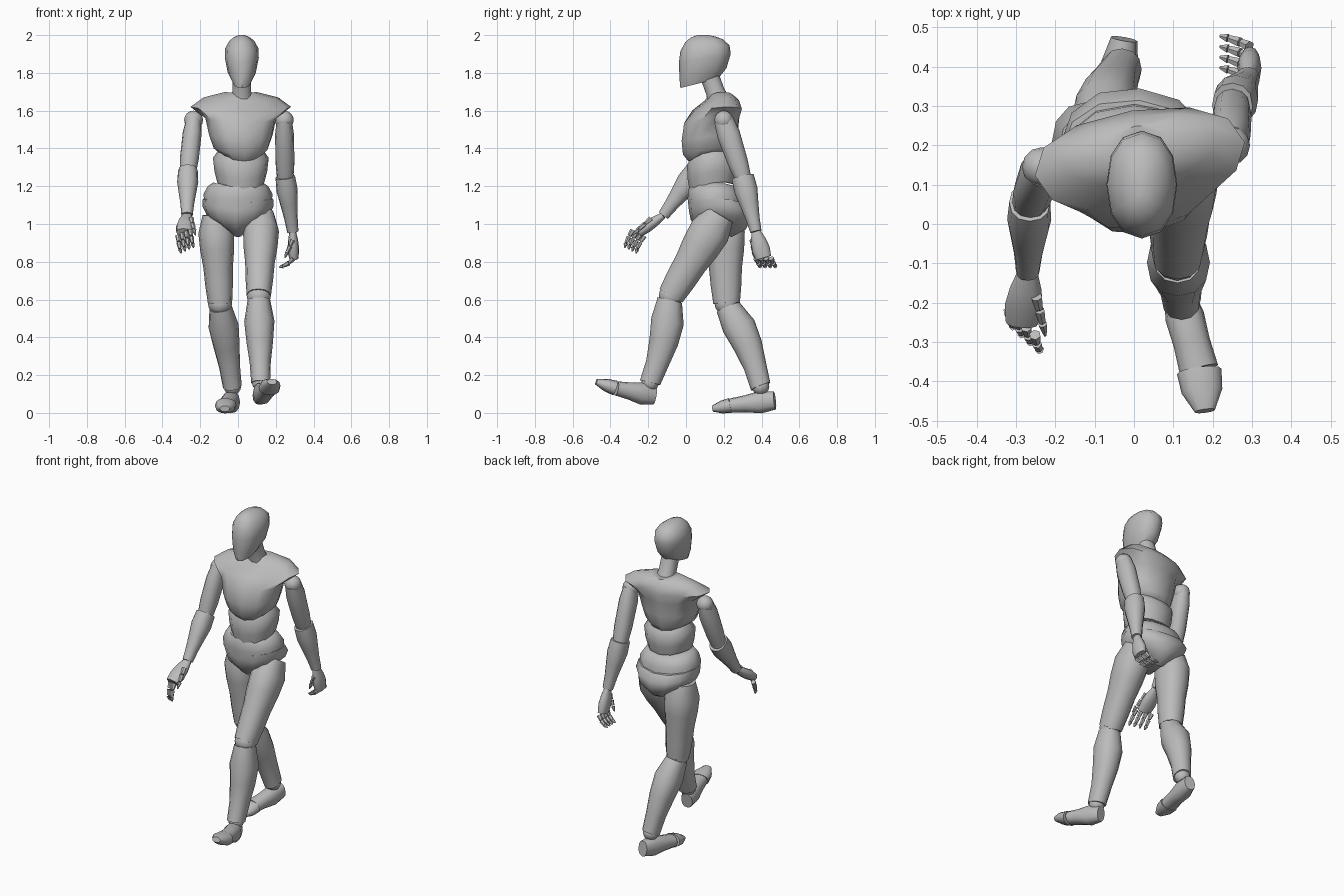
import bpy
import bmesh
from math import cos, sin, pi, radians, copysign
from mathutils import Vector, Matrix

cube = bpy.data.objects.get("Cube")
if cube:
    bpy.data.objects.remove(cube, do_unlink=True)

grey = bpy.data.materials.new("mannequin_grey")
grey.use_nodes = True
grey.diffuse_color = (.5, .5, .5, 1)
grey.node_tree.nodes["Principled BSDF"].inputs["Base Color"].default_value = grey.diffuse_color

RIGHTWARD, UPWARD = Vector.Fill(3), Vector.Fill(3)
RIGHTWARD.x = UPWARD.z = 1


def finish(name, bm):
    """Turn a bmesh into a smooth shaded object whose hard edges stay sharp."""
    bmesh.ops.recalc_face_normals(bm, faces=bm.faces[:])
    mesh = bpy.data.meshes.new(name)
    bm.to_mesh(mesh)
    bm.free()
    mesh.materials.append(grey)
    for polygon in mesh.polygons:
        polygon.use_smooth = True
    mesh.set_sharp_from_angle(angle=radians(45))
    obj = bpy.data.objects.new(name, mesh)
    bpy.context.collection.objects.link(obj)


def rounded(value):
    """Square off a circle coordinate a little."""
    return copysign(abs(value) ** .9, value)


def skin(name, frames, saddle=0, sides=12):
    """Skin closed rings, each given by a centre and its two half axes."""
    bm = bmesh.new()
    loops = []
    for centre, side, deep in frames:
        loop = []
        for step in range(sides):
            angle = 2 * pi * step / sides
            point = centre + side * rounded(cos(angle)) + deep * rounded(sin(angle))
            point += UPWARD * saddle * cos(angle) ** 2
            loop.append(bm.verts.new(point))
        loops.append(loop)
    for lower, upper in zip(loops, loops[1:]):
        for i in range(sides):
            j = (i + 1) % sides
            bm.faces.new((lower[i], lower[j], upper[j], upper[i]))
    bm.faces.new(loops[0])
    bm.faces.new(loops[-1])
    finish(name, bm)


def stack(name, x, rings, tilt=0, saddle=0, yaw=0):
    """Body block of rings (height, y, half width, half depth).

    The lowest ring is tilted fully and the top ring is level.
    """
    turn = Matrix.Rotation(radians(yaw), 3, "Z")
    frames = []
    for index, (height, y, width, depth) in enumerate(rings):
        lean = tilt * (1 - index / (len(rings) - 1))
        side = turn @ Vector((width, 0, 0))
        deep = turn @ Vector((0, depth, depth * lean))
        frames.append((Vector((x, y, height)), side, deep))
    skin(name, frames, saddle)


def limb(name, start, end, widths, flat=(1, 1), sway=0, roll=0):
    """Limb between two joints with evenly spaced half widths.

    flat is the ratio of depth to width at both ends, sway bows it backwards.
    """
    axis = (end - start).normalized()
    side = (RIGHTWARD - axis * axis.x).normalized()
    side = Matrix.Rotation(radians(roll), 3, axis) @ side
    deep = axis.cross(side)
    frames = []
    for index, width in enumerate(widths):
        t = index / (len(widths) - 1)
        ratio = flat[0] + (flat[1] - flat[0]) * t
        centre = start.lerp(end, t) - deep * sway * sin(pi * t)
        frames.append((centre, side * width, deep * width * ratio))
    skin(name, frames)


def ball(name, centre, radius):
    """Joint ball."""
    bm = bmesh.new()
    bmesh.ops.create_uvsphere(bm, u_segments=12, v_segments=8, radius=radius,
                              matrix=Matrix.Translation(centre))
    finish(name, bm)


def digit(name, base, steps):
    """Chain of tapered knuckle pieces with small gaps, ending in a point."""
    bm = bmesh.new()
    radius = .015
    for step in steps:
        facing = step.to_track_quat("Z", "Y").to_matrix().to_4x4()
        place = Matrix.Translation(base + step / 2) @ facing
        taper = .3 if step is steps[-1] else .7
        bmesh.ops.create_cone(bm, cap_ends=True, segments=6, radius1=radius,
                              radius2=radius * taper,
                              depth=step.length * .85, matrix=place)
        radius *= .9
        base = base + step
    finish(name, bm)


def hand(label, wrist, knuckles, row, curl, roll):
    """Palm, four fingers and a thumb; row points from the middle to the index."""
    limb(label + "_palm", wrist, knuckles, (.025, .04, .048, .042), (.7, .6), roll=roll)
    reach = (knuckles - wrist).normalized() * .02
    bend = reach + curl * .6
    for place, finger in enumerate(("index", "middle", "ring", "little")):
        base = knuckles + row * (1 - place * 2 / 3)
        digit(f"{label}_{finger}_finger", base, [bend, (bend + curl) / 2, curl * .6])
    thumb_step = reach * 1.5 + curl * .4 + row * .2
    thumb_base = wrist.lerp(knuckles, .3) + row * .8
    digit(label + "_thumb", thumb_base, [thumb_step, thumb_step.copy(), thumb_step.copy()])


# Head and neck
stack("head", .02, [(1.745, .07, .045, .1), (1.8, .09, .074, .125), (1.88, .1, .09, .137),
                    (1.93, .1, .088, .13), (1.97, .095, .066, .1), (1.99, .09, .04, .065),
                    (2, .09, .015, .03)], tilt=.25)
limb("neck", Vector((.02, .18, 1.63)), Vector((.02, .13, 1.77)), (.065, .05, .05))

# Torso blocks, the chest overhanging the arms at the shoulders
stack("chest", .015, [(1.345, .13, .1, .12), (1.38, .125, .145, .143), (1.45, .125, .17, .15),
                      (1.54, .135, .19, .147), (1.6, .165, .27, .125), (1.65, .19, .2, .085),
                      (1.68, .185, .08, .065)], tilt=.1, saddle=.02, yaw=9)
stack("upper_abdomen", .015, [(1.19, .14, .125, .12), (1.25, .14, .14, .132),
                              (1.32, .14, .148, .135), (1.36, .14, .12, .11)],
      tilt=.15, saddle=.03, yaw=4)
stack("lower_abdomen", 0, [(1.09, .16, .18, .145), (1.14, .155, .182, .146),
                           (1.18, .145, .16, .135), (1.2, .14, .13, .12)], tilt=.1, saddle=.02)
stack("pelvis", 0, [(.93, .18, .03, .06), (.97, .19, .09, .125), (1.02, .185, .165, .16),
                    (1.07, .18, .19, .165), (1.11, .165, .187, .15)], saddle=.025, yaw=-5)

# Joint positions of the striding pose
POSE = {
    "left": dict(
        shoulder=(.245, .2, 1.55), elbow=(.25, .3, 1.25), wrist=(.29, .37, .96),
        knuckles=(.295, .41, .82), row=(0, -.04, 0), curl=(-.04, .01, -.01),
        hip=(.125, .18, 1.05), knee=(.11, -.08, .62), ankle=(.12, -.19, .16),
        heel=(.11, -.165, .09), sole=(.165, -.37, .13), toe=(.18, -.475, .165)),
    "right": dict(
        shoulder=(-.235, .145, 1.55), elbow=(-.265, .055, 1.28), wrist=(-.27, -.12, 1.045),
        knuckles=(-.285, -.25, .955), row=(.033, -.03, .015), curl=(.01, -.01, -.04),
        hip=(-.12, .2, 1.05), knee=(-.095, .215, .58), ankle=(-.03, .395, .14),
        heel=(-.025, .47, .065), sole=(-.065, .24, .04), toe=(-.07, .14, .022)),
}

for label, pose in POSE.items():
    at = {joint: Vector(place) for joint, place in pose.items()}

    # Joint balls
    for joint, radius in dict(shoulder=.05, elbow=.045, knee=.064, ankle=.046).items():
        ball(f"{label}_{joint}", at[joint], radius)

    # Arm and hand
    limb(label + "_upper_arm", at["shoulder"], at["elbow"], (.04, .05, .05, .05, .044), (1.3, 1))
    limb(label + "_forearm", at["elbow"], at["wrist"], (.052, .056, .046, .036, .03), (1.15, 1))
    hand(label, at["wrist"], at["knuckles"], at["row"], at["curl"],
         roll=90 if label == "left" else 0)

    # Leg, with the calf bowed backwards
    limb(label + "_thigh", at["hip"], at["knee"], (.068, .095, .09, .078, .073, .064), (1.15, 1.1))
    limb(label + "_shin", at["knee"].lerp(at["ankle"], .05), at["ankle"],
         (.06, .08, .07, .056, .05), (1.1, 1.1), sway=.02)

    # Foot and the separate toe piece
    limb(label + "_foot", at["heel"], at["sole"], (.034, .05, .047, .05), (1.4, .75))
    limb(label + "_toes", at["sole"].lerp(at["toe"], .05), at["toe"], (.057, .052, .026), (.7, .6))
